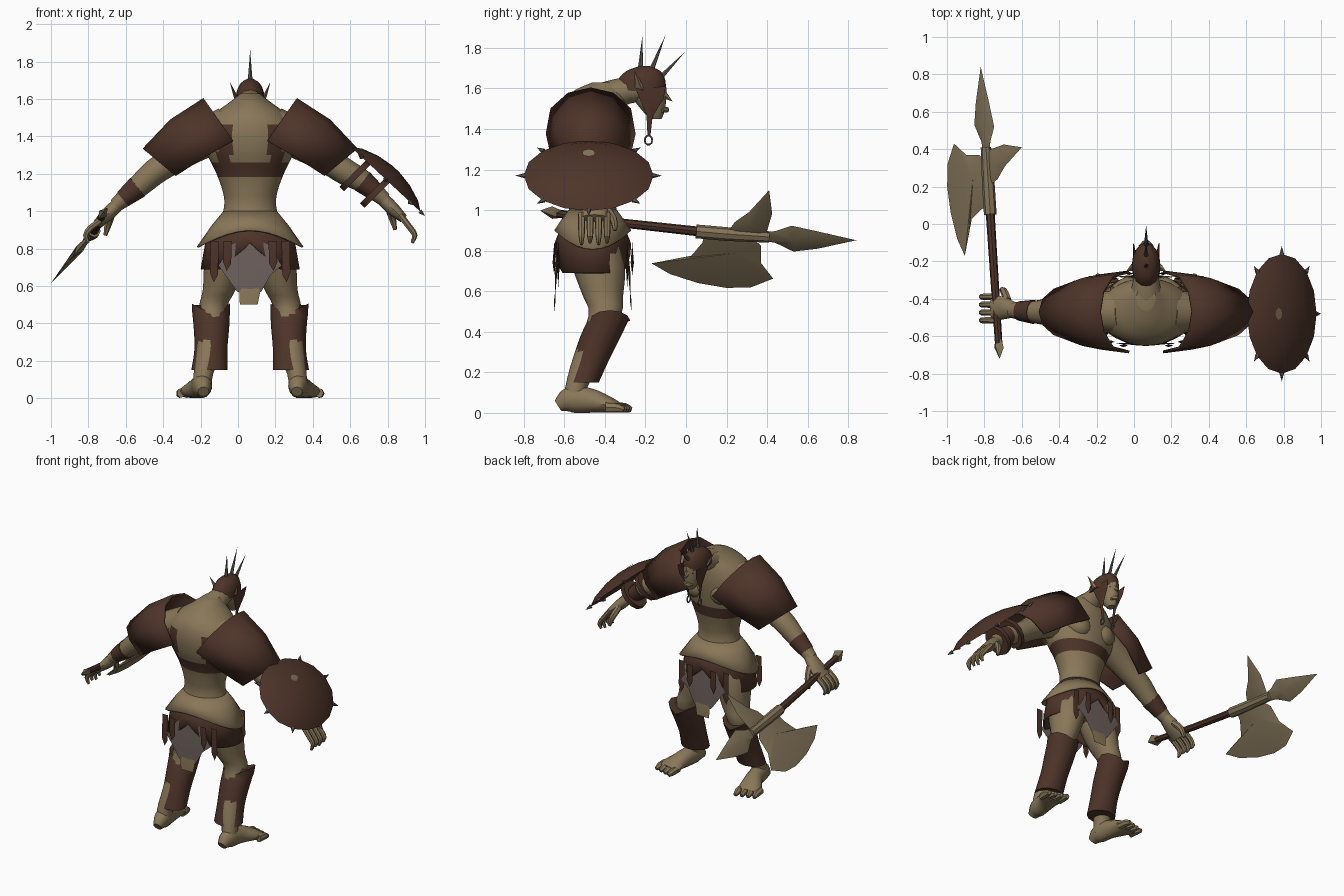
import bpy, bmesh, math
from mathutils import Vector as V

cube = bpy.data.objects.get("Cube")
if cube:
    bpy.data.objects.remove(cube)
CX = 0.065          # middle plane of the body
X, Y, Z = V((1, 0, 0)), V((0, 1, 0)), V((0, 0, 1))
made = []


def material(name, rgb):
    m = bpy.data.materials.new(name)
    m.use_nodes = True
    m.diffuse_color = (*rgb, 1)
    m.node_tree.nodes["Principled BSDF"].inputs["Base Color"].default_value = (*rgb, 1)
    return m


SKIN = material("tan skin", (0.25, 0.185, 0.1))
LEATHER = material("dark brown leather", (0.075, 0.034, 0.022))
CLOTH = material("grey cloth", (0.15, 0.115, 0.105))
BONE = material("tan metal", (0.23, 0.175, 0.1))
STEEL = material("grey steel", (0.12, 0.1, 0.1))


def build(name, verts, faces, *mats, rule=None, solid=0):
    bm = bmesh.new()
    vs = [bm.verts.new(v) for v in verts]
    for f in faces:
        bm.faces.new([vs[i] for i in f])
    bmesh.ops.recalc_face_normals(bm, faces=bm.faces)
    for f in bm.faces:
        f.material_index = rule(f.calc_center_median()) if rule else 0
    me = bpy.data.meshes.new(name)
    bm.to_mesh(me)
    bm.free()
    for m in mats:
        me.materials.append(m)
    ob = bpy.data.objects.new(name, me)
    bpy.context.collection.objects.link(ob)
    if solid:
        ob.modifiers.new("thickness", 'SOLIDIFY').thickness = solid
    made.append(ob)
    return ob


def grid(rows, n, wrap=True, caps=True):
    """Faces joining rows of n points each."""
    fs = [(r * n + i, r * n + (i + 1) % n, (r + 1) * n + (i + 1) % n, (r + 1) * n + i)
          for r in range(rows - 1) for i in range(n if wrap else n - 1)]
    if caps:
        fs += [tuple(range(n)), tuple(range((rows - 1) * n, rows * n))]
    return fs


def smooth_path(pts, k):
    out = []
    for i in range(len(pts) - 1):
        p = [pts[max(i - 1, 0)], pts[i], pts[i + 1], pts[min(i + 2, len(pts) - 1)]]
        for j in range(k):
            t = j / k
            out.append([b + t / 2 * (c - a + t * (2 * a - 5 * b + 4 * c - d + t * (3 * (b - c) + d - a)))
                        for a, b, c, d in zip(*p)])
    return out + [list(pts[-1])]


def tube(name, pts, *mats, s=1, n=12, k=3, flat=False, ref=Y, rule=None, mid=CX):
    """Oval tube along (x, y, z, width, depth) points; x is mirrored by s."""
    pts = smooth_path(pts, k)
    cs = [V((mid + s * p[0], p[1], p[2])) for p in pts]
    verts = []
    for i, p in enumerate(pts):
        t = (cs[min(i + 1, len(cs) - 1)] - cs[max(i - 1, 0)]).normalized()
        a, b = X, Y
        if not flat:
            a = t.cross(ref).normalized()
            b = a.cross(t)
        for j in range(n):
            w = 2 * math.pi * j / n
            q = cs[i] + a * p[3] * math.cos(w) + b * p[4] * math.sin(w)
            q.z = max(q.z, 0)
            verts.append(q)
    return build(name, verts, grid(len(pts), n), *mats, rule=rule)


def spike(name, base, tip, r, mat, n=6):
    d = (tip - base).normalized()
    a = d.orthogonal().normalized()
    b = d.cross(a)
    ring = [base + r * (a * math.cos(math.tau * i / n) + b * math.sin(math.tau * i / n)) for i in range(n)]
    build(name, ring + [tip], [(i, (i + 1) % n, n) for i in range(n)] + [tuple(range(n))], mat)


# Torso with a chest band and back straps
def harness(c):
    dx = abs(c.x - CX)
    band = 1.18 < c.z < 1.26
    strap = 1.25 < c.z < 1.46 and c.y < -0.47 and 0.1 < dx < 0.175
    return int(band or strap)


tube("torso", [(0, -.46, .74, .13, .12), (0, -.46, .88, .17, .14), (0, -.46, 1.02, .14, .115),
               (0, -.46, 1.1, .145, .12), (0, -.46, 1.2, .18, .14), (0, -.47, 1.32, .235, .17),
               (0, -.47, 1.43, .25, .18), (0, -.46, 1.52, .19, .165), (0, -.43, 1.59, .1, .12),
               (0, -.39, 1.63, .05, .07)], SKIN, LEATHER, n=48, k=6, flat=True, rule=harness)
tube("neck", [(0, -.44, 1.52, .12, .1), (0, -.33, 1.58, .075, .07), (0, -.2, 1.6, .055, .06)],
     SKIN, ref=Z)

# Head
tube("head", [(0, -.15, 1.45, .025, .03), (0, -.16, 1.49, .045, .055), (0, -.18, 1.55, .058, .082),
              (0, -.2, 1.62, .062, .1), (0, -.2, 1.67, .04, .06)], SKIN, flat=True)
spike("nose", V((CX, -.11, 1.57)), V((CX, -.065, 1.535)), .02, SKIN)
tube("lower_lip", [(-.03, -.12, 1.49, .01, .01), (0, -.095, 1.495, .012, .014), (.03, -.12, 1.49, .01, .01)],
     SKIN, ref=Z, n=8)
helmet = [(0, -.225, 1.59, .077, .125), (0, -.22, 1.64, .072, .118), (0, -.21, 1.685, .05, .085),
          (0, -.205, 1.71, .012, .025)]
tube("helmet", helmet, LEATHER, n=16, flat=True)
for base_y, base_z, tip_y, tip_z in ((-.225, 1.69, -.215, 1.86), (-.175, 1.68, -.1, 1.865), (-.13, 1.65, -.005, 1.78)):
    spike("helmet_spike", V((CX, base_y, base_z)), V((CX, tip_y, tip_z)), .014, STEEL)

# Blade shapes: a flat outline raised to a ridge on both sides
def fan(name, outline, centre, place, thick, mat):
    n = len(outline)
    verts = [place(u, v, 0) for u, v in outline] + [place(*centre, thick), place(*centre, -thick)]
    build(name, verts, [(i, (i + 1) % n, n + k) for i in range(n) for k in (0, 1)], mat)


# Paired parts
for s, side in ((1, "left"), (-1, "right")):
    def P(dx, y, z, s=s):
        return V((CX + s * dx, y, z))

    fan(side + "_ear", [(-.2, 1.57), (-.215, 1.62), (-.255, 1.69), (-.25, 1.6)], (-.225, 1.61),
        lambda u, v, t: P(.06 + .4 * (v - 1.57) + t, u, v), .012, SKIN)
    fan(side + "_cheek_guard", [(-.25, 1.6), (-.1, 1.61), (-.11, 1.55), (-.165, 1.46), (-.175, 1.37),
                               (-.19, 1.37), (-.195, 1.47)], (-.175, 1.53),
        lambda u, v, t: P(.07 - .12 * (1.6 - v) + t, u, v), .008, LEATHER)
    ring = [P(.043, -.185 + .018 * math.cos(a * math.pi / 5), 1.345 + .022 * math.sin(a * math.pi / 5))
            for a in range(11)]
    tube(side + "_ring", [(*p, .005, .005) for p in ring], STEEL, n=5, k=1, mid=0, ref=X)
    fan(side + "_eye", [(.02, 1.572), (.03, 1.58), (.042, 1.573), (.03, 1.566)], (.03, 1.573),
        lambda u, v, t: P(u, -.117 + t, v), .006, LEATHER)
    tube(side + "_pectoral", [(.02, -.335, 1.36, .03, .02), (.09, -.34, 1.36, .075, .06),
                              (.17, -.37, 1.39, .05, .04)], SKIN, s=s, ref=Y)

    # Arm, hand and fingers
    dz = 0.03 if s > 0 else 0
    tube(side + "_arm", [(.12, -.47, 1.45, .11, .12), (.3, -.47, 1.36, .1, .1), (.42, -.47, 1.27, .075, .08),
                         (.51, -.47, 1.21, .07, .075), (.6, -.47, 1.13 + dz, .06, .06),
                         (.72, -.46, 1.03 + dz, .038, .042)], SKIN, s=s)
    tube(side + "_bracer", [(.6, -.47, 1.13 + dz, .063, .065), (.68, -.465, 1.065 + dz, .048, .052)], LEATHER, s=s)
    tube(side + "_palm", [(.7, -.46, 1.045 + dz, .035, .04), (.76, -.45, .985 + dz, .036, .06),
                          (.82, -.45, .93 + dz, .024, .07)], SKIN, s=s)
    for i in range(4):
        y = -.515 + i * .042
        tube(side + "_finger", [(.8, y, .95 + dz, .018, .018), (.855, y, .91, .017, .017),
                                (.88, y, .87, .015, .015), (.865, y, .83 + .01 * (i % 2), .008, .008)],
             SKIN, s=s, n=7, k=2)
    tube(side + "_thumb", [(.74, -.41, .99 + dz, .022, .022), (.76, -.36, .93 + dz, .02, .02),
                           (.775, -.35, .87 + dz, .01, .01)], SKIN, s=s, n=7)

    # Shoulder armour: arched plate tapering down the arm
    angles = (-100, -62, -30, 0, 30, 62, 100)
    sections = ((.115, 1.41, .135, .195, .225), (.27, 1.32, .158, .17, .205), (.425, 1.21, .15, .125, .14))
    arch = []
    for bx, bz, hx, hz, ry in sections:
        for a in angles:
            c, q = math.cos(math.radians(a)), math.sin(math.radians(a))
            arch.append(P(bx + hx * c, -.47 + ry * q, bz + hz * c))
    build(side + "_shoulder_armour", arch, grid(3, 7, False, False), LEATHER, solid=.015)

    # Leg, greave and foot
    tube(side + "_leg", [(.1, -.46, .9, .11, .13), (.135, -.43, .72, .11, .13), (.165, -.41, .58, .088, .1),
                         (.2, -.4, .48, .075, .08), (.215, -.48, .28, .075, .075),
                         (.25, -.54, .13, .052, .055), (.255, -.55, .05, .05, .055)], SKIN, s=s, flat=True)
    greave = tube(side + "_greave", [(.21, -.375, .475, .102, .1), (.207, -.42, .38, .095, .1),
                                     (.21, -.47, .26, .088, .09), (.218, -.51, .15, .097, .08)],
                  LEATHER, s=s, flat=True)
    for v in greave.data.vertices:      # raised side and front points on the top rim
        if v.co.z > .47:
            v.co.z += .05 * abs(v.co.x - CX - s * .21) / .1 - .02
    tube(side + "_foot", [(.25, -.63, .035, .03, .03), (.255, -.57, .065, .052, .065),
                          (.27, -.47, .06, .055, .06), (.3, -.38, .04, .075, .04),
                          (.31, -.33, .025, .078, .025)], SKIN, s=s, ref=Z)
    for i in range(4):
        x = .25 + i * .04
        y = -.27 - .012 * i
        tube(side + "_toe", [(x, y - .09, .028, .022, .026), (x + .005, y - .03, .025, .022, .024),
                             (x + .01, y, .015, .012, .013)], SKIN, s=s, ref=Z, n=7, k=2)

    # Hanging belt strips
    for dx, y, low in ((.19, -.63, .62), (.12, -.65, .68), (.17, -.29, .62), (.09, -.265, .68)):
        fan(side + "_hanging_strip", [(dx - .022, .84), (dx + .022, .84), (dx + .025, low + .05), (dx + .005, low),
                                      (dx - .018, low + .04)], (dx, .74),
            lambda u, v, t, y=y: P(u, y + t, v), .008, LEATHER)


# Layered skirts with a hem that follows the angle
def skirt(name, top, middle, hem, mat, n=28):
    verts = []
    for part in (top, middle, hem):
        for i in range(n):
            w = math.tau * i / n
            rx, ry, z = part(abs(math.cos(w)))
            verts.append((CX + rx * math.cos(w), -.46 + ry * math.sin(w), z))
    build(name, verts, grid(3, n, caps=False), mat, solid=.01)


skirt("upper_skirt", lambda c: (.143, .12, 1.0), lambda c: (.205, .16, .945 - .02 * c),
      lambda c: (.23 + .055 * c, .19, .9 - .09 * c * c), SKIN)
skirt("lower_skirt", lambda c: (.17, .14, .95), lambda c: (.235, .18, .86),
      lambda c: (.265, .19, .83 - .14 * min(1, 1.7 * c)), LEATHER)
for name, y, lean in (("back_loincloth", -.645, .05), ("front_loincloth", -.275, -.06)):
    def hang(u, v, t, y=y, lean=lean):
        return V((CX + u, y + lean * (v - .6) + t, v))
    fan(name, [(-.1, .82), (0, .86), (.1, .82), (.17, .71), (.11, .66), (.06, .57), (0, .55), (-.07, .57), (-.17, .71)],
        (0, .7), hang, .006, CLOTH)
    fan(name + "_tail", [(-.06, .6), (.06, .6), (.04, .5), (-.055, .5)], (0, .55), hang, .004, SKIN)

# Shield: oval dome tilted outward, rim spikes, boss and arm straps
nrm, slope, hub = V((.68, 0, .73)), V((.73, 0, -.68)), V((.79, -.48, 1.17))


def on_shield(r, w, h):
    return hub + slope * (.255 * r * math.cos(w)) + Y * (.32 * r * math.sin(w)) + nrm * h


N = 16
dome = [on_shield(r, math.tau * i / N, h) for r, h in ((1, 0), (.8, .035), (.45, .065), (.1, .078)) for i in range(N)]
build("shield", dome, grid(4, N), LEATHER)
for i in range(8):
    w = math.tau * i / 8
    spike("shield_spike", on_shield(.98, w, 0), on_shield(1.13, w, 0), .014, STEEL)
build("shield_mark", [on_shield(.1, math.tau * i / 8, .08) - slope * .09 - nrm * .007 for i in range(8)],
      [tuple(range(8))], BONE)
for dx, z in ((.56, 1.19), (.67, 1.1)):
    tube("shield_strap", [(dx - .012, -.47, z + .012, .1, .08), (dx + .012, -.47, z - .012, .1, .08)], LEATHER, k=1)


# Axe: shaft through the right hand, head pointing forward
def on_axe(u, v, t):
    d, side = V((.64, 0, .77)), V((.77, 0, -.64))
    return V((-.765 - .065 * u, u, .9 - .1 * u + .05 * u * u)) + d * v + side * t


def shaft(name, parts, mat):
    tube(name, [(*on_axe(u, 0, 0), r, r) for u, r in parts], mat, n=8, k=1, ref=Z, mid=0)


shaft("axe_shaft", ((-.64, .02), (-.3, .022), (.1, .024)), LEATHER)
shaft("axe_socket", ((.05, .034), (.2, .034), (.41, .028)), BONE)
fan("axe_butt", [(-.61, .022), (-.66, .04), (-.72, 0), (-.66, -.04), (-.61, -.022)], (-.65, 0), on_axe, .025, BONE)
fan("axe_blade", [(.08, -.07), (.02, -.17), (-.05, -.19), (-.17, -.235), (-.08, -.29), (.06, -.33), (.2, -.345),
                  (.32, -.33), (.43, -.265), (.37, -.17), (.37, -.06), (.3, .02), (.1, .02)],
    (.24, -.1), on_axe, .022, BONE)
fan("axe_pick", [(.2, .0), (.24, .08), (.31, .15), (.41, .3), (.425, .15), (.4, .04), (.38, 0)],
    (.32, .08), on_axe, .02, BONE)
fan("axe_point", [(.37, .025), (.44, .04), (.52, .08), (.65, .05), (.84, 0), (.65, -.06), (.53, -.085), (.44, -.035),
                  (.37, -.025)], (.53, 0), on_axe, .022, BONE)

# Smooth shading with sharp edges kept
bpy.ops.object.select_all(action='DESELECT')
for ob in made:
    ob.select_set(True)
bpy.context.view_layer.objects.active = made[0]
bpy.ops.object.shade_smooth_by_angle(angle=math.radians(40))
